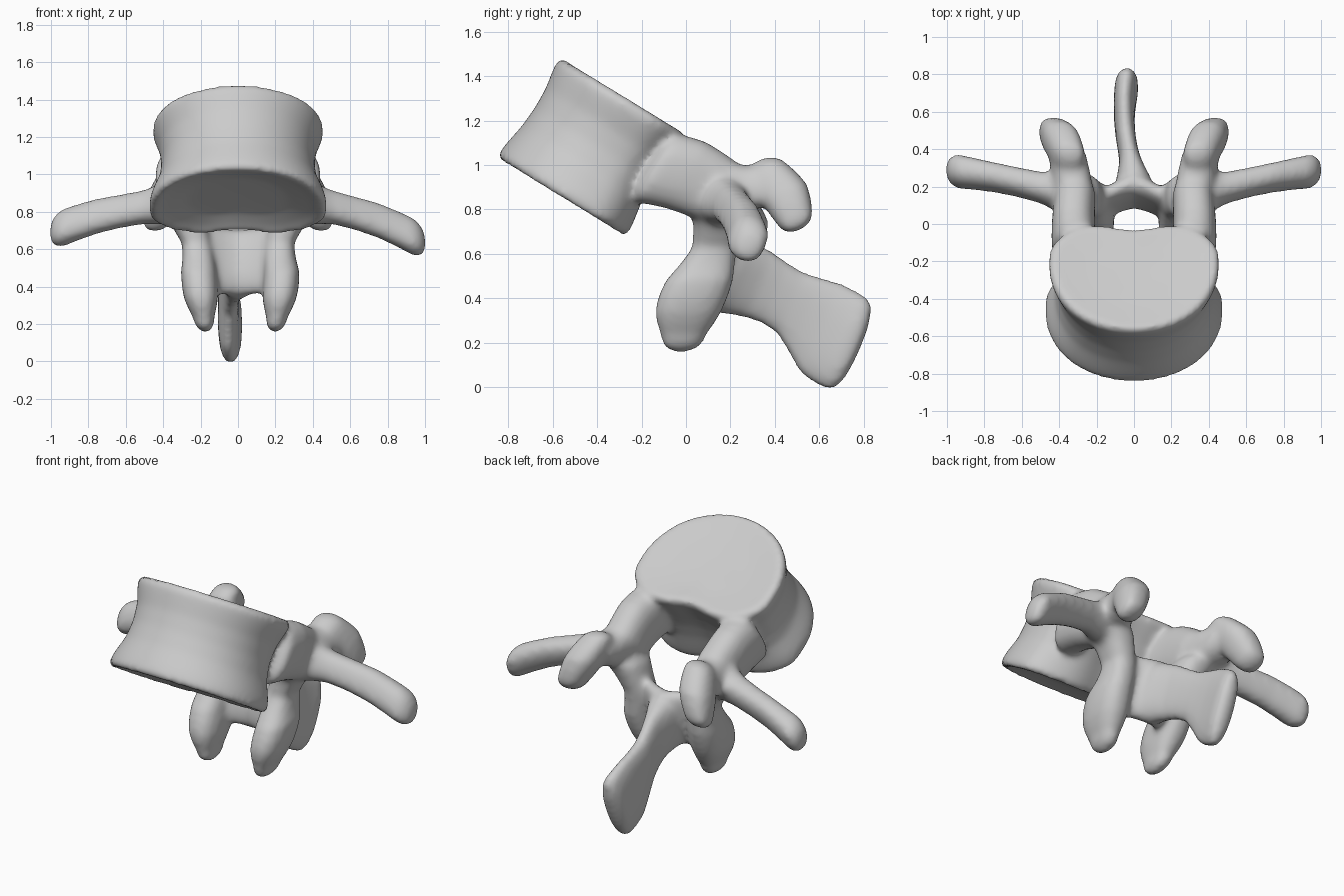
import bpy, bmesh, math
from mathutils import Vector

cube = bpy.data.objects.get("Cube")
if cube:
    bpy.data.objects.remove(cube)

# Tilted frame of the bone: BACK and UP lie in the side plane
X = Vector((1, 0, 0))
BACK = Vector((0, 0.85, -0.52)).normalized()
UP = Vector((0, 0.52, 0.85)).normalized()
CENTRE = Vector((0, -0.40, 1.085))
SEG = 32
bm = bmesh.new()


def skin(rings):
    """Skin a list of point rings into a closed solid."""
    loops = [[bm.verts.new(p) for p in ring] for ring in rings]
    faces = [bm.faces.new(loops[0]), bm.faces.new(loops[-1])]
    for a, b in zip(loops, loops[1:]):
        n = len(a)
        for i in range(n):
            j = (i + 1) % n
            faces.append(bm.faces.new((a[i], a[j], b[j], b[i])))
    bmesh.ops.recalc_face_normals(bm, faces=faces)


def blunt(value):
    """Square off a sine or cosine a little."""
    return math.copysign(abs(value) ** 0.82, value)


def limb(sections, axis_a, axis_b, cap, side=1):
    """Loft rounded sections (x, y, z, radius a, radius b) with rounded ends."""
    pts = [(Vector(s[:3]), s[3], s[4]) for s in sections]
    full = []
    for k, point in enumerate(pts):
        full.append(point)
        # smooth halfway section before the next one
        if k + 1 < len(pts):
            q = pts[k + 1]
            before, after = pts[max(k - 1, 0)], pts[min(k + 2, len(pts) - 1)]
            full.append(tuple((9 * (u + v) - (w + t)) / 16
                              for u, v, w, t in zip(point, q, before, after)))

    def round_end(end, inner):
        d = (end[0] - inner[0]).normalized()
        out = []
        for deg in (30, 55, 75, 88):
            t = math.radians(deg)
            c = blunt(math.cos(t))
            out.append((end[0] + d * cap * math.sin(t), end[1] * c, end[2] * c))
        return out

    full = round_end(full[0], full[1])[::-1] + full + round_end(full[-1], full[-2])
    rings = []
    for p, ra, rb in full:
        ring = []
        for i in range(SEG):
            t = math.tau * i / SEG
            v = p + axis_a * ra * blunt(math.cos(t)) + axis_b * rb * blunt(math.sin(t))
            ring.append((v.x * side, v.y, v.z))
        rings.append(ring)
    skin(rings)


def body_ring(w, scale, width):
    """Kidney outline, rounded in front and dented behind."""
    ring = []
    for i in range(64):
        t = math.tau * i / 64
        x, c = math.sin(t) * width, math.cos(t)
        if c > 0:
            v = 0.09 - 0.445 * c ** 0.9
        else:
            v = 0.09 + 0.26 * abs(c) ** 0.75 - 0.06 * math.exp(-(x / 0.16) ** 2)
        ring.append(CENTRE + X * x * scale + BACK * v * scale + UP * w)
    return ring


# Vertebral body: waisted drum with dished endplates
skin([body_ring(*s) for s in (
    (-0.235, 0.15, 0.48), (-0.24, 0.55, 0.48), (-0.265, 0.82, 0.48), (-0.285, 0.96, 0.48),
    (-0.26, 1.02, 0.47), (-0.20, 1.0, 0.465), (-0.10, 0.95, 0.445), (0.0, 0.93, 0.44),
    (0.10, 0.94, 0.445), (0.18, 0.98, 0.455), (0.23, 1.0, 0.46), (0.256, 0.95, 0.46),
    (0.25, 0.82, 0.46), (0.24, 0.55, 0.46), (0.235, 0.15, 0.46))])

for side in (1, -1):
    lean = 0.012 * side
    # Pedicle
    limb([(0.32, -0.13, 0.985, 0.12, 0.18), (0.325, 0.0, 0.955, 0.115, 0.175),
          (0.315, 0.15, 0.88, 0.11, 0.155)], X, UP, 0.05, side)
    # Transverse process
    limb([(0.33, 0.14, 0.86, 0.135, 0.115), (0.50, 0.195, 0.825, 0.09, 0.08),
          (0.75, 0.25, 0.765 - lean, 0.095, 0.073), (0.935, 0.28, 0.69 - 2 * lean, 0.10, 0.085)],
         Vector((0, 0.42, 0.91)), Vector((0, 0.91, -0.42)), 0.077, side)
    # Superior articular process: neck and facet plate
    limb([(0.32, 0.13, 0.89, 0.11, 0.14), (0.335, 0.25, 0.89, 0.105, 0.12),
          (0.355, 0.36, 0.89, 0.10, 0.11)], X, UP, 0.05, side)
    limb([(0.355, 0.375, 0.965, 0.09, 0.092), (0.39, 0.445, 0.87, 0.10, 0.11),
          (0.425, 0.487, 0.775, 0.082, 0.09)], X, Vector((0, 0.9, 0.43)), 0.077, side)
    # Pars and inferior articular process
    limb([(0.295, 0.15, 0.80, 0.115, 0.13), (0.22, 0.13, 0.63, 0.08, 0.10),
          (0.222 + lean, 0.06, 0.48, 0.095, 0.152), (0.21 + lean, 0.01, 0.34, 0.092, 0.15),
          (0.197 + lean, -0.01, 0.24, 0.058, 0.105)], X, Vector((0, 1, 0)), 0.085, side)

# Lamina arching across the midline
limb([(-0.24, 0.10, 0.58, 0.16, 0.06), (-0.13, 0.125, 0.54, 0.18, 0.06),
      (0, 0.18, 0.525, 0.185, 0.075), (0.13, 0.125, 0.54, 0.18, 0.06),
      (0.24, 0.10, 0.58, 0.16, 0.06)],
     Vector((0, 0.3, 0.95)), Vector((0, 0.95, -0.3)), 0.03)

# Spinous process
limb([(0, 0.21, 0.50, 0.18, 0.10), (-0.02, 0.33, 0.46, 0.16, 0.058),
      (-0.045, 0.47, 0.38, 0.15, 0.053), (-0.052, 0.605, 0.265, 0.223, 0.057),
      (-0.04, 0.73, 0.195, 0.225, 0.064)],
     Vector((0, 0.4, 0.92)), X, 0.06)

mesh = bpy.data.meshes.new("vertebra")
bm.to_mesh(mesh)
bm.free()
bone = bpy.data.objects.new("vertebra", mesh)
bpy.context.collection.objects.link(bone)

# Fuse the parts into one smooth bone
remesh = bone.modifiers.new("fuse", 'REMESH')
remesh.mode = 'VOXEL'
remesh.voxel_size = 0.016
remesh.use_smooth_shade = True
soften = bone.modifiers.new("soften", 'SMOOTH')
soften.factor = 0.5
soften.iterations = 14

mat = bpy.data.materials.new("bone grey")
mat.use_nodes = True
colour = (0.6, 0.6, 0.6, 1)
mat.diffuse_color = colour
mat.node_tree.nodes["Principled BSDF"].inputs["Base Color"].default_value = colour
mesh.materials.append(mat)
